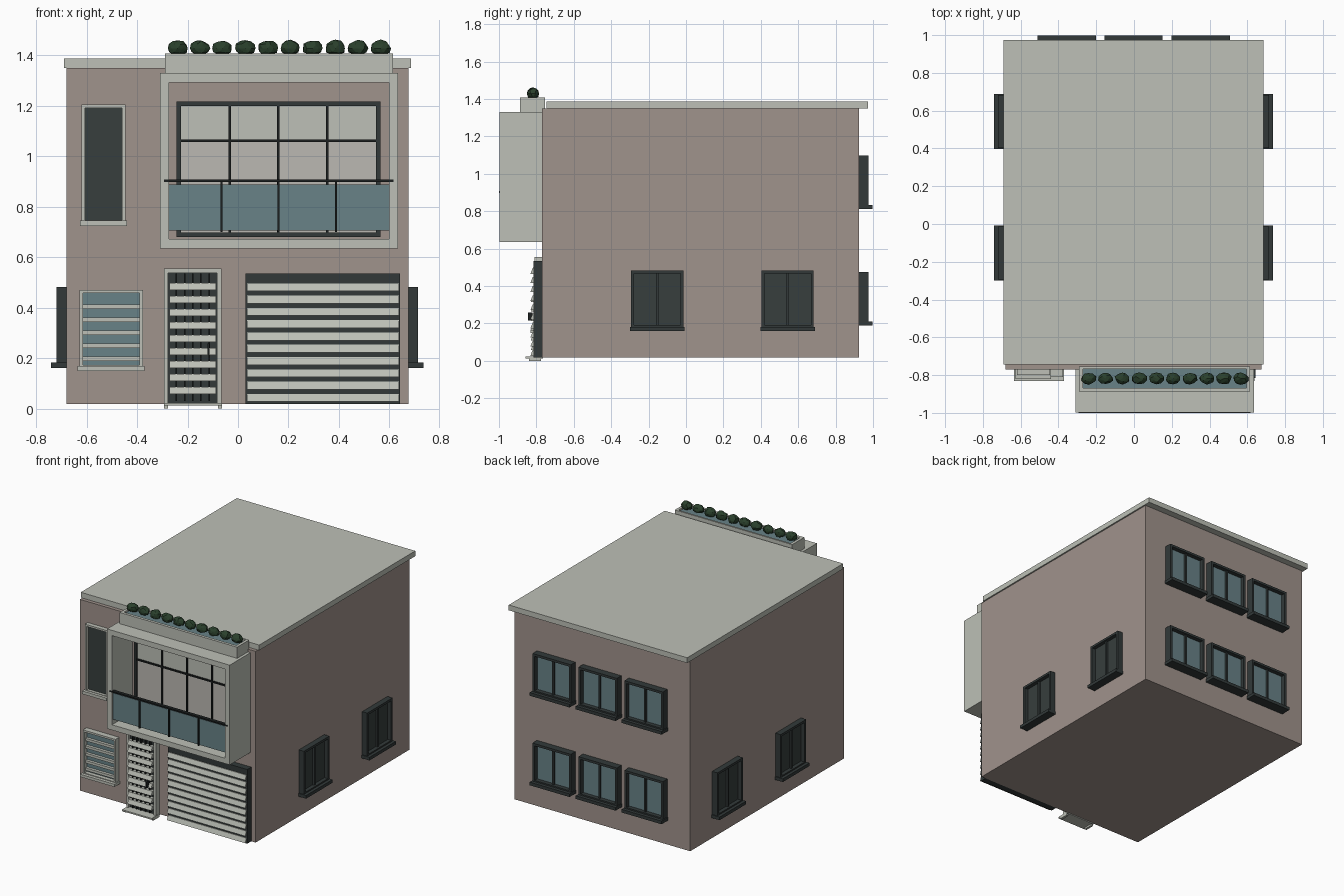
import bpy, bmesh, random
from mathutils import Vector

if "Cube" in bpy.data.objects:
    bpy.data.objects.remove(bpy.data.objects["Cube"])

random.seed(4)


def srgb(r, g, b):
    f = lambda c: c / 12.92 if c <= 0.04045 else ((c + 0.055) / 1.055) ** 2.4
    return (f(r / 255), f(g / 255), f(b / 255), 1)


COLOURS = {
    "wall_brown": srgb(160, 147, 140),
    "trim_grey": srgb(189, 192, 183),
    "frame_dark": srgb(50, 57, 57),
    "pane_dark": srgb(55, 62, 61),
    "glass_blue": srgb(104, 130, 135),
    "pane_warm": srgb(187, 184, 178),
    "rail_black": srgb(28, 32, 32),
    "leaf_green": srgb(42, 64, 44),
}
MATS = {}
for n, c in COLOURS.items():
    MATS[n] = bpy.data.materials.new(n)
    MATS[n].diffuse_color = c


def finish(name, bm, mat):
    me = bpy.data.meshes.new(name)
    bm.to_mesh(me)
    bm.free()
    me.materials.append(MATS[mat])
    ob = bpy.data.objects.new(name, me)
    bpy.context.collection.objects.link(ob)
    return ob


def boxes(name, mat, *specs, lean=0):
    """One object from boxes (x0, x1, y0, y1, z0, z1); lean tilts the top front edge back."""
    bm = bmesh.new()
    for x0, x1, y0, y1, z0, z1 in specs:
        lo, hi = Vector((x0, y0, z0)), Vector((x1, y1, z1))
        for v in bmesh.ops.create_cube(bm, size=1)["verts"]:
            t = v.co + Vector((.5, .5, .5))
            v.co = lo + Vector(a * b for a, b in zip(t, hi - lo))
            if t.z > .5 and t.y < .5:
                v.co.y += lean
    return finish(name, bm, mat)


def ring(x0, x1, y0, y1, z0, z1, w):
    """Four boxes making a rectangular frame in the xz plane."""
    return [(x0, x0 + w, y0, y1, z0, z1), (x1 - w, x1, y0, y1, z0, z1),
            (x0 + w, x1 - w, y0, y1, z0, z0 + w), (x0 + w, x1 - w, y0, y1, z1 - w, z1)]


# House body and roof slab
boxes("house_body", "wall_brown", (-.68, .675, -.77, .925, .018, 1.35))
boxes("roof_slab", "trim_grey", (-.69, .685, -.745, .973, 1.35, 1.387))

# Balcony box, open at the front
boxes("balcony_box", "trim_grey", *ring(-.31, .635, -.998, -.765, .635, 1.33, .037))

# Balcony glazing: panes, frame and bars
boxes("balcony_upper_panes", "trim_grey", (-.235, .56, -.785, -.765, 1.06, 1.21))
boxes("balcony_lower_panes", "pane_warm", (-.235, .56, -.785, -.765, .69, 1.06))
boxes("balcony_door_frame", "frame_dark", *ring(-.243, .565, -.8, -.765, .68, 1.217, .017))
boxes("balcony_door_bars", "rail_black",
      *[(x - .005, x + .005, -.795, -.77, .69, 1.21) for x in (-.032, .16, .353)],
      (-.235, .56, -.795, -.77, 1.056, 1.066))

# Balcony railing
boxes("balcony_glass", "glass_blue", (-.274, .598, -.985, -.977, .705, .888))
boxes("balcony_rail", "rail_black", (-.293, .616, -1, -.975, .898, .907),
      *[(x - .004, x + .004, -.993, -.972, .7, .9) for x in (-.066, .16, .388)])

# Roof planter with bushes
px0, px1, py0, py1 = -.29, .615, -.888, -.755
boxes("planter_box", "trim_grey",
      (px0, px1, py0, py0 + .02, 1.325, 1.408), (px0, px1, py1 - .012, py1, 1.325, 1.408),
      (px0, px0 + .02, py0 + .02, py1 - .012, 1.325, 1.408),
      (px1 - .02, px1, py0 + .02, py1 - .012, 1.325, 1.408))
boxes("planter_filling", "glass_blue", (px0 + .02, px1 - .02, py0 + .02, py1 - .012, 1.325, 1.395))
bm = bmesh.new()
for i in range(10):
    for v in bmesh.ops.create_icosphere(bm, subdivisions=2, radius=1)["verts"]:
        k = random.uniform(.88, 1.06)
        v.co = Vector((-.24 + .0895 * i + .041 * v.co.x * k, -.818 + .032 * v.co.y * k,
                       max(1.428 + .033 * v.co.z * k, 1.405)))
finish("planter_bushes", bm, "leaf_green")

# Tall front window
boxes("tall_window_frame", "trim_grey", *ring(-.62, -.446, -.8, -.765, .735, 1.205, .013),
      (-.627, -.44, -.82, -.765, .724, .745))
boxes("tall_window_pane", "pane_dark", (-.607, -.459, -.78, -.765, .745, 1.193))

# Louvred front window
boxes("louvre_window_frame", "trim_grey", *ring(-.628, -.377, -.81, -.765, .16, .47, .013),
      (-.636, -.37, -.832, -.765, .149, .168))
boxes("louvre_window_glass", "glass_blue", (-.616, -.389, -.782, -.765, .168, .458))
boxes("louvre_window_slats", "trim_grey",
      *[(-.616, -.389, -.802, -.78, .188 + .0515 * i, .206 + .0515 * i) for i in range(5)])

# Front door with slats, handle and step
boxes("door_frame", "trim_grey", (-.294, -.277, -.81, -.765, .018, .555),
      (-.083, -.066, -.81, -.765, .018, .555), (-.277, -.083, -.81, -.765, .538, .555))
boxes("door_panel", "frame_dark", (-.277, -.083, -.795, -.765, .018, .538))
boxes("door_slats", "trim_grey",
      *[(-.272, -.088, -.83, -.79, .058 + .0515 * i, .086 + .0515 * i) for i in range(9)], lean=.012)
boxes("door_bars", "rail_black",
      *[(x - .003, x + .003, -.815, -.79, .03, .535) for x in (-.245, -.212, -.18, -.147, -.114)])
boxes("door_handle", "rail_black", (-.12, -.112, -.845, -.82, .215, .258))
boxes("door_step", "trim_grey", (-.294, -.064, -.858, -.765, .012, .022),
      *[(x - .008, x + .008, -.84, -.775, 0, .012) for x in (-.285, -.072)])

# Garage door
boxes("garage_panel", "frame_dark", (.03, .642, -.815, -.765, .018, .535))
boxes("garage_slats", "trim_grey",
      *[(.035, .638, -.832, -.81, .027 + .0487 * i, .058 + .0487 * i) for i in range(10)], lean=.012)


def wall_window(name, length, height, pane, place):
    """Framed two-pane window with a sill; place maps (along, out, up) ranges to a box."""
    h = length / 2
    frame = ring(-h + .006, h - .006, 0, .045, .015, height, .016)
    frame += [(-.006, .006, 0, .032, .02, height - .01), (-h, h, 0, .066, 0, .022)]
    boxes(name + "_frame", "frame_dark", *[place(*s) for s in frame])
    boxes(name + "_panes", pane, place(-h + .02, h - .02, 0, .018, .02, height - .012))


# Side windows, mirrored on both walls
for side, label in ((1, "right"), (-1, "left")):
    for j, yc in enumerate((-.154, .543)):
        def place(a0, a1, o0, o1, u0, u1):
            xs = sorted((side * (.672 + o0) - .003, side * (.672 + o1) - .003))
            return (*xs, yc + a0, yc + a1, .16 + u0, .16 + u1)
        wall_window(f"{label}_window_{j + 1}", .292, .322, "pane_dark", place)

# Back windows in two rows of three
for r, z in enumerate((.188, .812)):
    for c, xc in enumerate((-.356, -.002, .353)):
        def place(a0, a1, o0, o1, u0, u1):
            return (xc + a0, xc + a1, .925 + o0 * 1.1, .925 + o1 * 1.1, z + u0, z + u1)
        wall_window(f"back_window_{r + 1}_{c + 1}", .308, .287, "glass_blue", place)

for m in bpy.data.materials:
    if m.users and not m.is_grease_pencil:
        m.use_nodes = True
        m.node_tree.nodes["Principled BSDF"].inputs["Base Color"].default_value = m.diffuse_color
